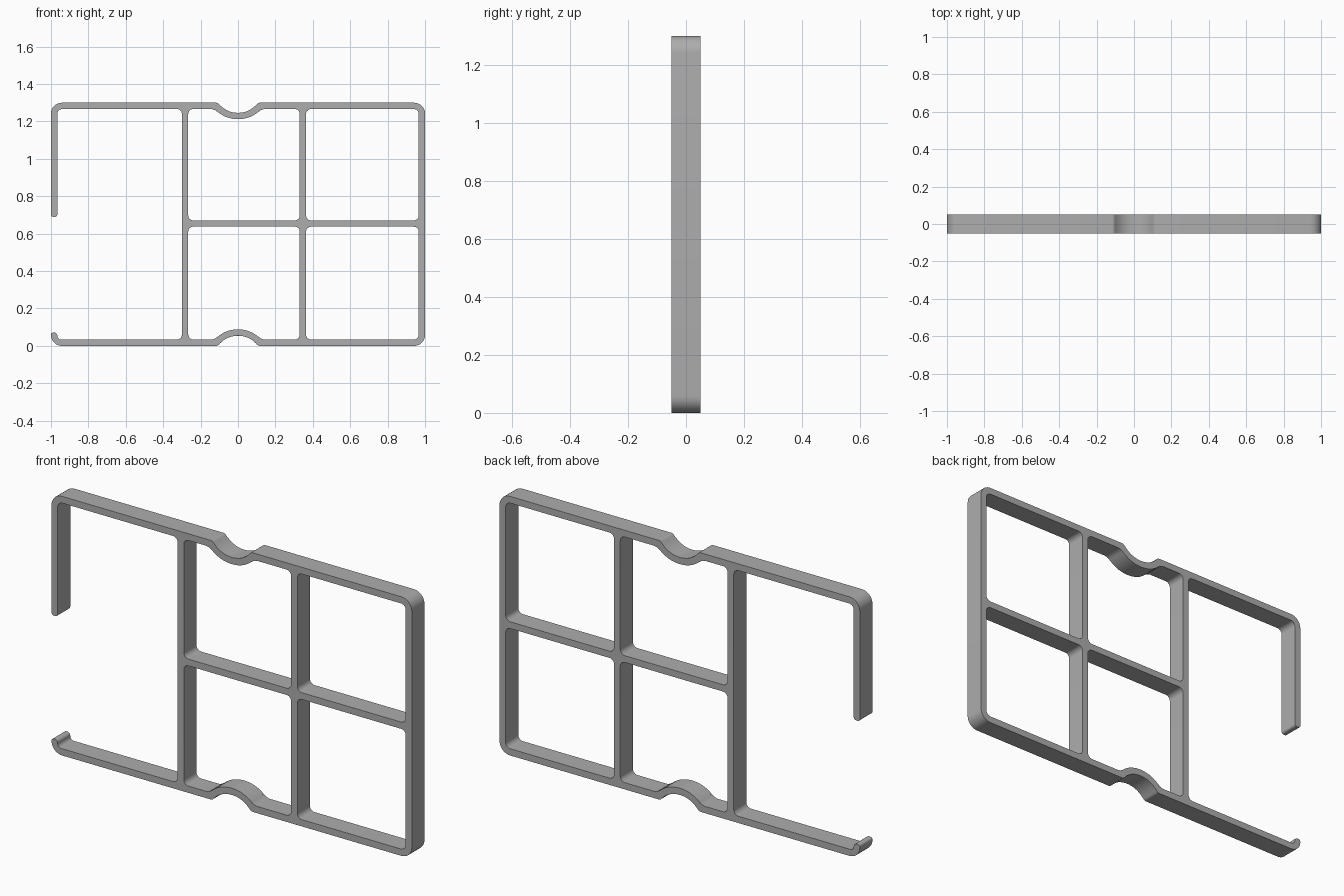
import bpy, bmesh, math
from mathutils import Vector

if "Cube" in bpy.data.objects:
    bpy.data.objects.remove(bpy.data.objects["Cube"], do_unlink=True)

H = 1.30       # overall height
DEPTH = 0.10   # overall depth
WALL = 0.034   # wall thickness
FILLET = 0.026
CORNER = 0.058


def rounded(points):
    """Turn (x, z, radius) corners into a closed outline with arc corners."""
    out = []
    for i, (x, z, r) in enumerate(points):
        p = Vector((x, z))
        a = (Vector(points[i - 1][:2]) - p).normalized()
        b = (Vector(points[(i + 1) % len(points)][:2]) - p).normalized()
        half = a.angle(b) / 2
        centre = p + (a + b).normalized() * (r / math.sin(half))
        start = p + a * (r / math.tan(half)) - centre
        end = p + b * (r / math.tan(half)) - centre
        sweep = math.pi - 2 * half
        turn = 1 if start.x * end.y - start.y * end.x > 0 else -1
        steps = max(4, round(sweep / math.radians(10)))
        for k in range(steps + 1):
            t = turn * sweep * k / steps
            c, s = math.cos(t), math.sin(t)
            out.append(centre + Vector((start.x * c - start.y * s,
                                        start.x * s + start.y * c)))
    return out


def flip(points):
    """Mirror an outline between the top and bottom halves."""
    return [(x, H - z, r) for x, z, r in reversed(points)]


# Finger notches in the top rail, left to right
notch_out = [(-0.108, H, 0.02), (-0.058, H - 0.054, 0.125),
             (0.058, H - 0.054, 0.125), (0.108, H, 0.02)]
notch_in = [(-0.124, H - WALL, 0.05), (-0.073, H - 0.054 - WALL, 0.16),
            (0.073, H - 0.054 - WALL, 0.16), (0.124, H - WALL, 0.05)]

# Divider positions
D1L, D1R, D2L, D2R = -0.30, -0.266, 0.33, 0.364
mid_lo, mid_hi = H / 2 - WALL / 2 + 0.004, H / 2 + WALL / 2 + 0.004
inner_x, top_in = 1 - WALL, H - WALL

# Outer outline, running round the open cell with its clip arm and hook
outer = [(-1, H, CORNER)] + notch_out + [(1, H, CORNER), (1, 0, CORNER)]
outer += flip(notch_out)
outer += [(-1, 0, CORNER), (-1, 0.071, 0.012), (-inner_x, 0.071, 0.016),
          (-inner_x, WALL, 0.02), (D1L, WALL, FILLET), (D1L, top_in, FILLET),
          (-inner_x, top_in, FILLET), (-inner_x, 0.69, 0.012), (-1, 0.69, 0.012)]

# Closed cells
upper_mid = [(D1R, top_in, FILLET)] + notch_in + [
    (D2L, top_in, FILLET), (D2L, mid_hi, FILLET), (D1R, mid_hi, FILLET)]
lower_mid = [(D1R, mid_lo, FILLET), (D2L, mid_lo, FILLET), (D2L, WALL, FILLET)]
lower_mid += flip(notch_in) + [(D1R, WALL, FILLET)]


def cell(x0, x1, z0, z1):
    return [(x0, z0, FILLET), (x1, z0, FILLET), (x1, z1, FILLET), (x0, z1, FILLET)]


outlines = [outer, upper_mid, lower_mid,
            cell(D2R, inner_x, mid_hi, top_in), cell(D2R, inner_x, WALL, mid_lo)]

# Fill the flat profile and extrude it to depth
bm = bmesh.new()
for outline in outlines:
    verts = [bm.verts.new((p.x, -DEPTH / 2, p.y)) for p in rounded(outline)]
    for i, v in enumerate(verts):
        bm.edges.new((verts[i - 1], v))
bmesh.ops.remove_doubles(bm, verts=bm.verts[:], dist=0.0004)
bmesh.ops.triangle_fill(bm, use_beauty=True, use_dissolve=False,
                        edges=bm.edges[:], normal=(0, -1, 0))
ret = bmesh.ops.extrude_face_region(bm, geom=bm.faces[:], use_keep_orig=True)
moved = [g for g in ret["geom"] if isinstance(g, bmesh.types.BMVert)]
bmesh.ops.translate(bm, verts=moved, vec=(0, DEPTH, 0))
bmesh.ops.recalc_face_normals(bm, faces=bm.faces[:])
mesh = bpy.data.meshes.new("divided_frame")
bm.to_mesh(mesh)
bm.free()

frame = bpy.data.objects.new("divided_frame", mesh)
bpy.context.collection.objects.link(frame)

# Grey plastic
grey = bpy.data.materials.new("grey")
grey.use_nodes = True
colour = (0.42, 0.42, 0.42, 1)
grey.diffuse_color = colour
grey.node_tree.nodes["Principled BSDF"].inputs["Base Color"].default_value = colour
mesh.materials.append(grey)

# Smooth the fillets and soften the front and back rims
bpy.ops.object.select_all(action="DESELECT")
bpy.context.view_layer.objects.active = frame
frame.select_set(True)
bpy.ops.object.shade_smooth_by_angle(angle=math.radians(35))
bevel = frame.modifiers.new("rim_rounding", "BEVEL")
bevel.width = 0.008
bevel.segments = 3
bevel.limit_method = "ANGLE"
bevel.angle_limit = math.radians(60)
bevel.harden_normals = True
